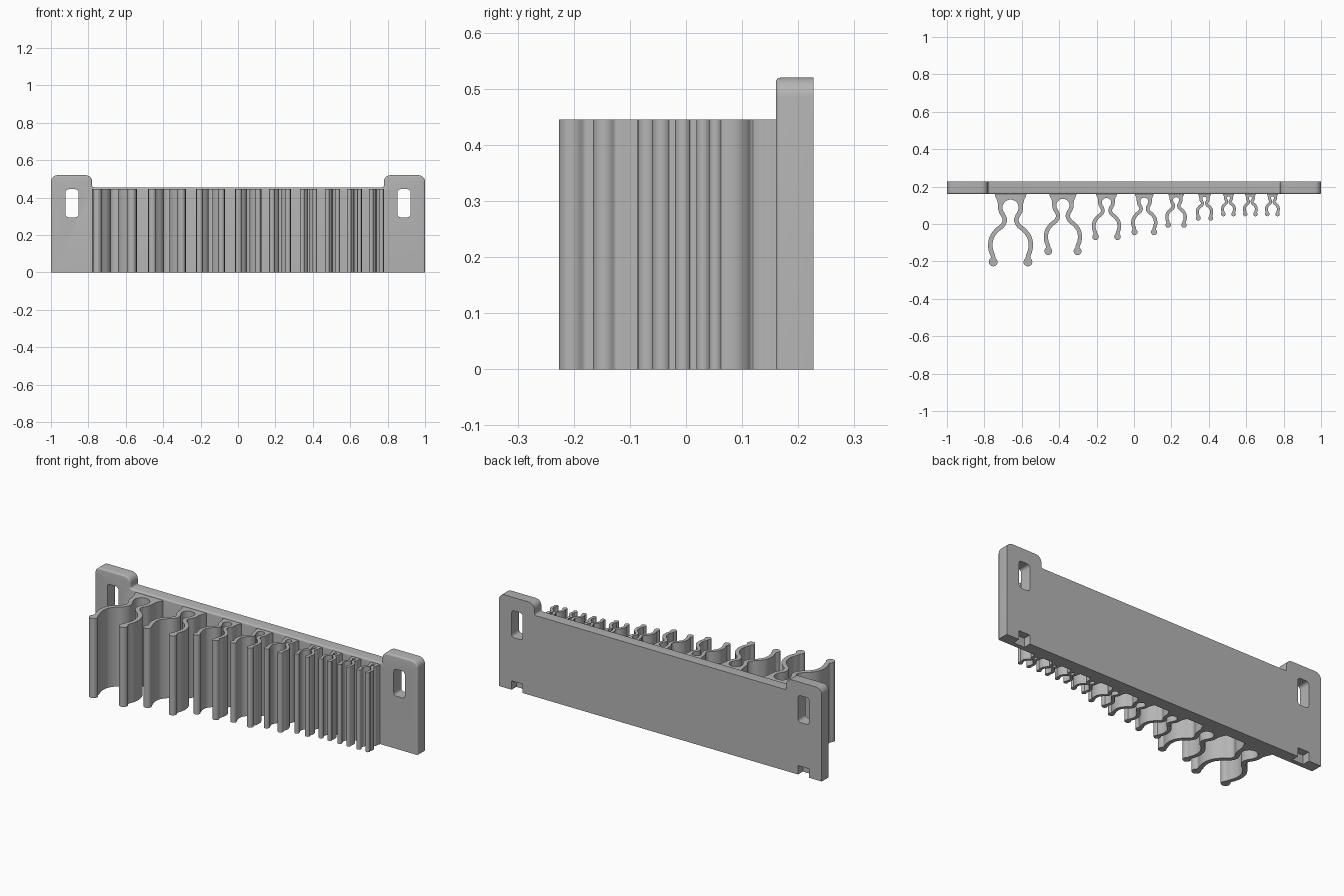
import bpy, bmesh
from math import sin, cos, pi, atan2, radians
from mathutils import Vector

cube = bpy.data.objects.get("Cube")
if cube:
    bpy.data.objects.remove(cube, do_unlink=True)

grey = bpy.data.materials.new("grey plastic")
grey.use_nodes = True
colour = (0.46, 0.46, 0.46, 1)
grey.diffuse_color = colour
grey.node_tree.nodes["Principled BSDF"].inputs["Base Color"].default_value = colour

BACK, FRONT = 0.227, 0.16      # faces of the back plate


def prism(bm, outline, offset):
    """Extrude a closed outline of 3D points along an offset."""
    face = bm.faces.new([bm.verts.new(p) for p in outline])
    geom = bmesh.ops.extrude_face_region(bm, geom=[face])["geom"]
    bmesh.ops.translate(bm, vec=offset, verts=[v for v in geom if isinstance(v, bmesh.types.BMVert)])
    bmesh.ops.recalc_face_normals(bm, faces=bm.faces)


def finish(name, bm):
    mesh = bpy.data.meshes.new(name)
    bm.to_mesh(mesh)
    bm.free()
    mesh.materials.append(grey)
    obj = bpy.data.objects.new(name, mesh)
    bpy.context.collection.objects.link(obj)
    return obj


def smooth(obj):
    bpy.ops.object.select_all(action="DESELECT")
    obj.select_set(True)
    bpy.context.view_layer.objects.active = obj
    bpy.ops.object.shade_smooth_by_angle(angle=radians(35))


def arc(cx, cy, r, start, end, steps):
    """Points on a circle, angles in degrees."""
    angles = [radians(start + (end - start) * i / steps) for i in range(steps + 1)]
    return [(cx + r * cos(a), cy + r * sin(a)) for a in angles]


def rounded_rect(x0, x1, z0, z1, r):
    return (arc(x1 - r, z1 - r, r, 0, 90, 5) + arc(x0 + r, z1 - r, r, 90, 180, 5)
            + arc(x0 + r, z0 + r, r, 180, 270, 5) + arc(x1 - r, z0 + r, r, 270, 360, 5))


# Back plate with two raised, rounded ears
half = ([(1, 0)] + arc(0.965, 0.485, 0.035, 0, 90, 8)
        + arc(0.815, 0.485, 0.035, 90, 180, 8)
        + arc(0.77, 0.465, 0.01, 0, -90, 4))
outline = half + [(-x, z) for x, z in reversed(half)]
bm = bmesh.new()
prism(bm, [(x, BACK, z) for x, z in outline], (0, FRONT - BACK, 0))
rim = [e for e in bm.edges
       if all(v.co.y < FRONT + 0.001 for v in e.verts) and max(v.co.z for v in e.verts) > 0.001]
bmesh.ops.bevel(bm, geom=rim, offset=0.009, segments=4, profile=0.5, affect="EDGES")
plate = finish("back_plate", bm)

# Screw slots through the ears and shallow notches in the lower back edge
for side, label in ((1, "left"), (-1, "right")):
    lo, hi = sorted((side * 0.853, side * 0.922))
    for name, shape, y0, depth in (
            ("slot", rounded_rect(lo, hi, 0.295, 0.445, 0.016), 0.1, 0.2),
            ("notch", [(lo, -0.05), (hi, -0.05), (hi, 0.05), (lo, 0.05)], 0.185, 0.1)):
        bm = bmesh.new()
        prism(bm, [(x, y0, z) for x, z in shape], (0, depth, 0))
        cutter = finish(f"{label}_{name}_cutter", bm)
        cut = plate.modifiers.new(name, "BOOLEAN")
        cut.operation, cut.solver, cut.object = "DIFFERENCE", "EXACT", cutter
        bpy.context.view_layer.objects.active = plate
        bpy.ops.object.modifier_apply(modifier=cut.name)
        bpy.data.objects.remove(cutter, do_unlink=True)
smooth(plate)

# Centre line of one arm of the largest clip: sideways, distance from plate
ARM = [(0.055, -0.074), (0.05, -0.095), (0.036, -0.12), (0.031, -0.143), (0.045, -0.17),
       (0.075, -0.195), (0.1, -0.23), (0.108, -0.267), (0.105, -0.3), (0.094, -0.333), (0.093, -0.363)]


def spline(points, steps=6):
    """Smooth curve through all points."""
    pts = [Vector(p) for p in points]
    pts = [pts[0] + Vector((0, 0.02))] + pts + [2 * pts[-1] - pts[-2]]
    out = []
    for a, b, c, d in zip(pts, pts[1:], pts[2:], pts[3:]):
        for i in range(steps):
            t = i / steps
            out.append(0.5 * (2 * b + (c - a) * t + (2 * a - 5 * b + 4 * c - d) * t * t
                              + (3 * b - a - 3 * c + d) * t ** 3))
    return out + [pts[-2]]


def clip(name, cx, s):
    """Spring clip: keyhole root, two curved arms with beaded tips."""
    t = 0.006 + 0.006 * s
    bead = 0.007 + 0.0165 * s
    line = spline([(x * s, y * s) for x, y in ARM])
    tip = line[-1]
    outer, inner = [], []
    for i, p in enumerate(line):
        d = (line[min(i + 1, len(line) - 1)] - line[max(i - 1, 0)]).normalized()
        if (p - tip).length > bead * 0.9:
            normal = Vector((-d.y, d.x))
            outer.append(tuple(p + normal * t))
            inner.append(tuple(p - normal * t))
    heading = atan2(d.y, d.x) * 180 / pi
    # Flared root, outer side, bead, inner side, then half the keyhole arch
    ox, oy = outer[0]
    side = [(ox + 0.018 * s, 0.004), (ox + 0.016 * s, -0.012 * s), (ox + 0.006 * s, -0.03 * s),
            (ox + 0.001 * s, -0.05 * s)] + outer
    side += arc(tip.x, tip.y, bead, heading + 145, heading - 145, 16)
    side += reversed(inner)
    side += arc(0, inner[0][1], inner[0][0], 8, 90, 8)
    shape = side + [(-x, y) for x, y in reversed(side[:-1])]
    bm = bmesh.new()
    prism(bm, [(cx + x, FRONT + y, 0) for x, y in shape], (0, 0, 0.445))
    smooth(finish(name, bm))


# Row of nine clips, largest to smallest
CLIPS = [(-0.66, 1), (-0.38, 0.84), (-0.147, 0.63), (0.055, 0.56), (0.225, 0.455),
         (0.377, 0.355), (0.505, 0.295), (0.622, 0.295), (0.74, 0.295)]
for number, (cx, size) in enumerate(CLIPS, 1):
    clip(f"clip_{number}", cx, size)
